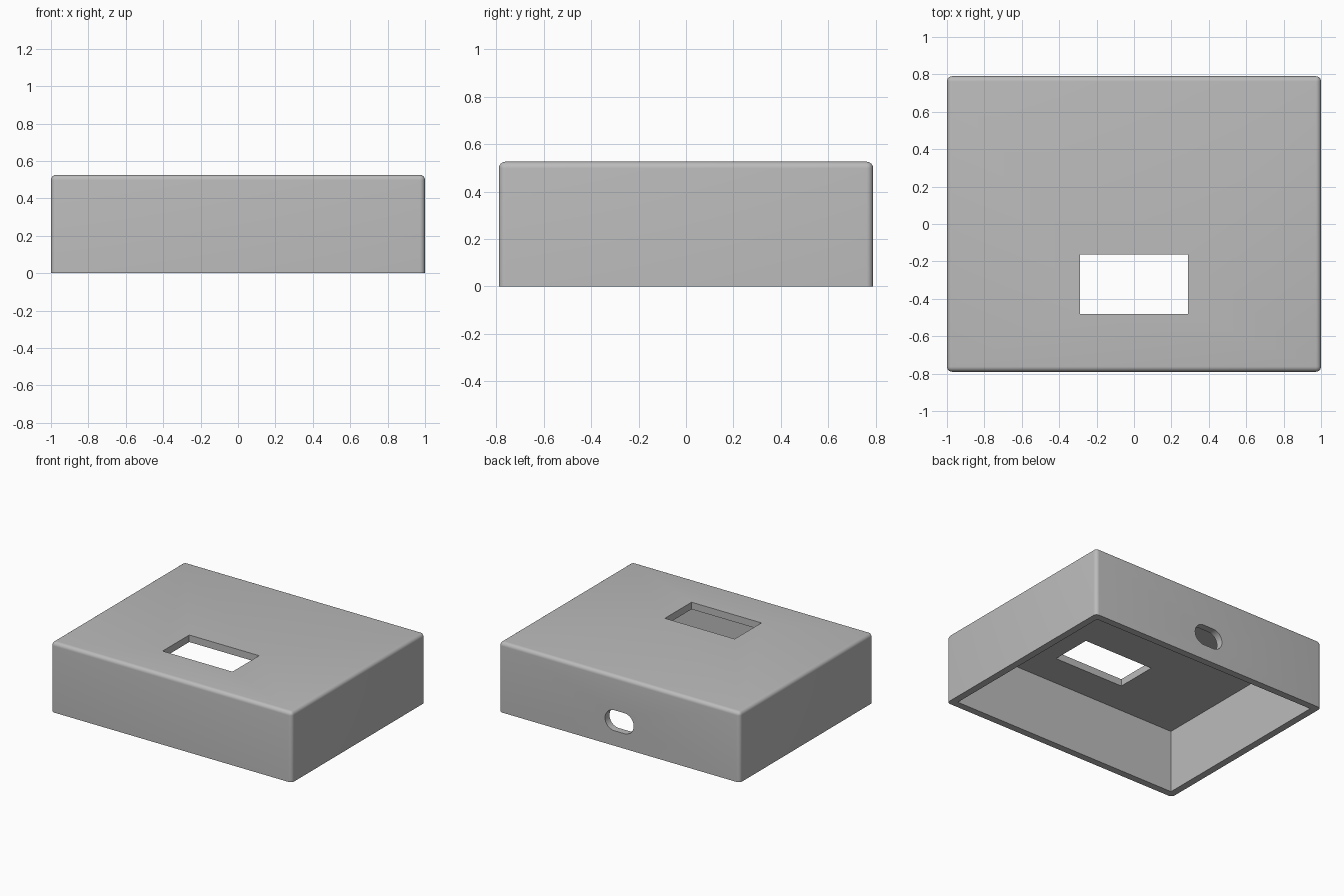
import bpy, bmesh, math
from mathutils import Matrix, Vector

old = bpy.data.objects.get("Cube")
if old:
    bpy.data.objects.remove(old, do_unlink=True)

W, D, H = 2.0, 1.58, 0.526     # outer size
WALL, ROUND = 0.053, 0.028     # wall thickness, edge radius

grey = bpy.data.materials.new("plain grey")
grey.use_nodes = True
colour = (0.5, 0.5, 0.5, 1)
grey.diffuse_color = colour
grey.node_tree.nodes["Principled BSDF"].inputs["Base Color"].default_value = colour


def finish(name, bm):
    bmesh.ops.recalc_face_normals(bm, faces=bm.faces)
    mesh = bpy.data.meshes.new(name)
    bm.to_mesh(mesh)
    bm.free()
    mesh.materials.append(grey)
    obj = bpy.data.objects.new(name, mesh)
    bpy.context.collection.objects.link(obj)
    return obj


def box(size, centre):
    bm = bmesh.new()
    bmesh.ops.create_cube(bm, size=1, matrix=Matrix.Translation(centre) @ Matrix.Diagonal((*size, 1)))
    return bm


def slot(half_flat, radius, centre, depth, steps=16):
    # rounded slot running along y
    bm = bmesh.new()
    ring = []
    for side, start in ((1, -math.pi / 2), (-1, math.pi / 2)):
        for i in range(steps + 1):
            a = start + math.pi * i / steps
            offset = Vector((side * half_flat + radius * math.cos(a), -depth / 2, radius * math.sin(a)))
            ring.append(bm.verts.new(Vector(centre) + offset))
    face = bm.faces.new(ring)
    out = bmesh.ops.extrude_face_region(bm, geom=[face])
    moved = [v for v in out["geom"] if isinstance(v, bmesh.types.BMVert)]
    bmesh.ops.translate(bm, verts=moved, vec=(0, depth, 0))
    return bm


# Outer shell, rounded everywhere except the bottom rim
bm = box((W, D, H), (0, 0, H / 2))
edges = [e for e in bm.edges if max(v.co.z for v in e.verts) > 0.01]
bmesh.ops.bevel(bm, geom=edges, offset=ROUND, segments=6, profile=0.5, affect='EDGES')
shell = finish("enclosure_shell", bm)

# Hollow inside, display window and rear cable slot
cutters = [
    finish("cavity_cutter", box((W - 2 * WALL, D - 2 * WALL, H), (0, 0, H / 2 - WALL))),
    finish("window_cutter", box((0.58, 0.316, 0.3), (0, -0.322, H))),
    finish("cable_slot_cutter", slot(0.042, 0.077, (0, D / 2, 0.19), 0.3)),
]
for cutter in cutters:
    cutter.hide_render = True
    mod = shell.modifiers.new(cutter.name, 'BOOLEAN')
    mod.operation = 'DIFFERENCE'
    mod.solver = 'EXACT'
    mod.object = cutter

bpy.ops.object.select_all(action='DESELECT')
bpy.context.view_layer.objects.active = shell
shell.select_set(True)
for mod in list(shell.modifiers):
    bpy.ops.object.modifier_apply(modifier=mod.name)
for cutter in cutters:
    bpy.data.objects.remove(cutter, do_unlink=True)
bpy.ops.object.shade_smooth_by_angle(angle=math.radians(30))
